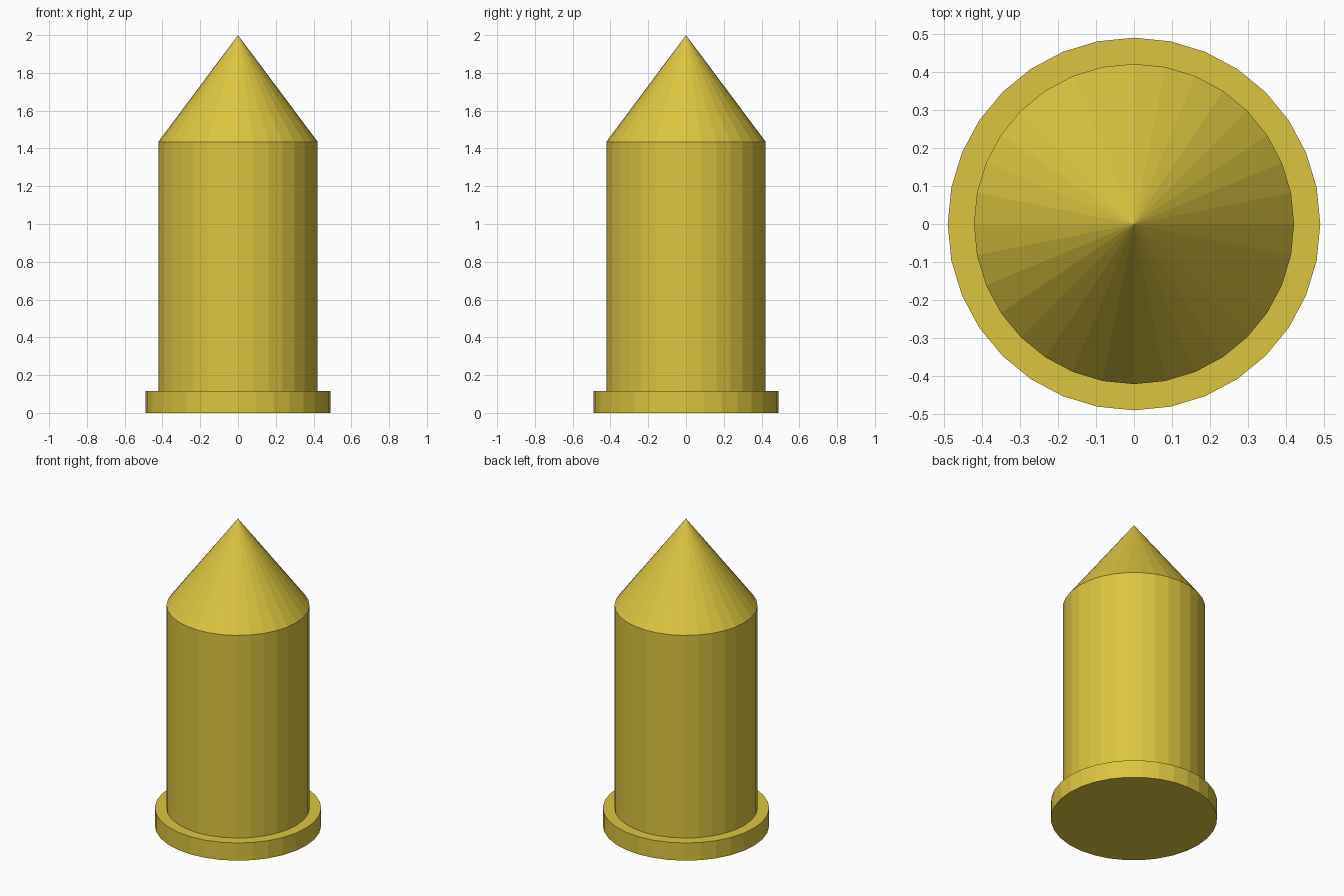
import bpy, bmesh
from math import sin, cos, tau

if "Cube" in bpy.data.objects:
    bpy.data.objects.remove(bpy.data.objects["Cube"])

SIDES = 32
# Radius and height from the flange foot up to the shoulder
PROFILE = [(0.491, 0.0), (0.491, 0.115), (0.422, 0.115), (0.422, 1.435)]
TIP_Z = 2.0

bm = bmesh.new()

# One ring of vertices per profile point
rings = [[bm.verts.new((r * cos(tau * i / SIDES), r * sin(tau * i / SIDES), z))
          for i in range(SIDES)] for r, z in PROFILE]

# Foot underside
bm.faces.new(rings[0][::-1])

# Flange wall, flange ledge and body wall
for low, high in zip(rings, rings[1:]):
    for i in range(SIDES):
        j = (i + 1) % SIDES
        bm.faces.new((low[i], low[j], high[j], high[i]))

# Pointed cone top
tip = bm.verts.new((0, 0, TIP_Z))
for i in range(SIDES):
    bm.faces.new((rings[-1][i], rings[-1][(i + 1) % SIDES], tip))

bm.normal_update()
mesh = bpy.data.meshes.new("pointed_cylinder")
bm.to_mesh(mesh)
bm.free()

# Brass yellow surface
brass = bpy.data.materials.new("brass_yellow")
brass.diffuse_color = (0.72, 0.56, 0.05, 1)
brass.use_nodes = True
brass.node_tree.nodes["Principled BSDF"].inputs["Base Color"].default_value = brass.diffuse_color
mesh.materials.append(brass)

bpy.context.collection.objects.link(bpy.data.objects.new("pointed_cylinder", mesh))
